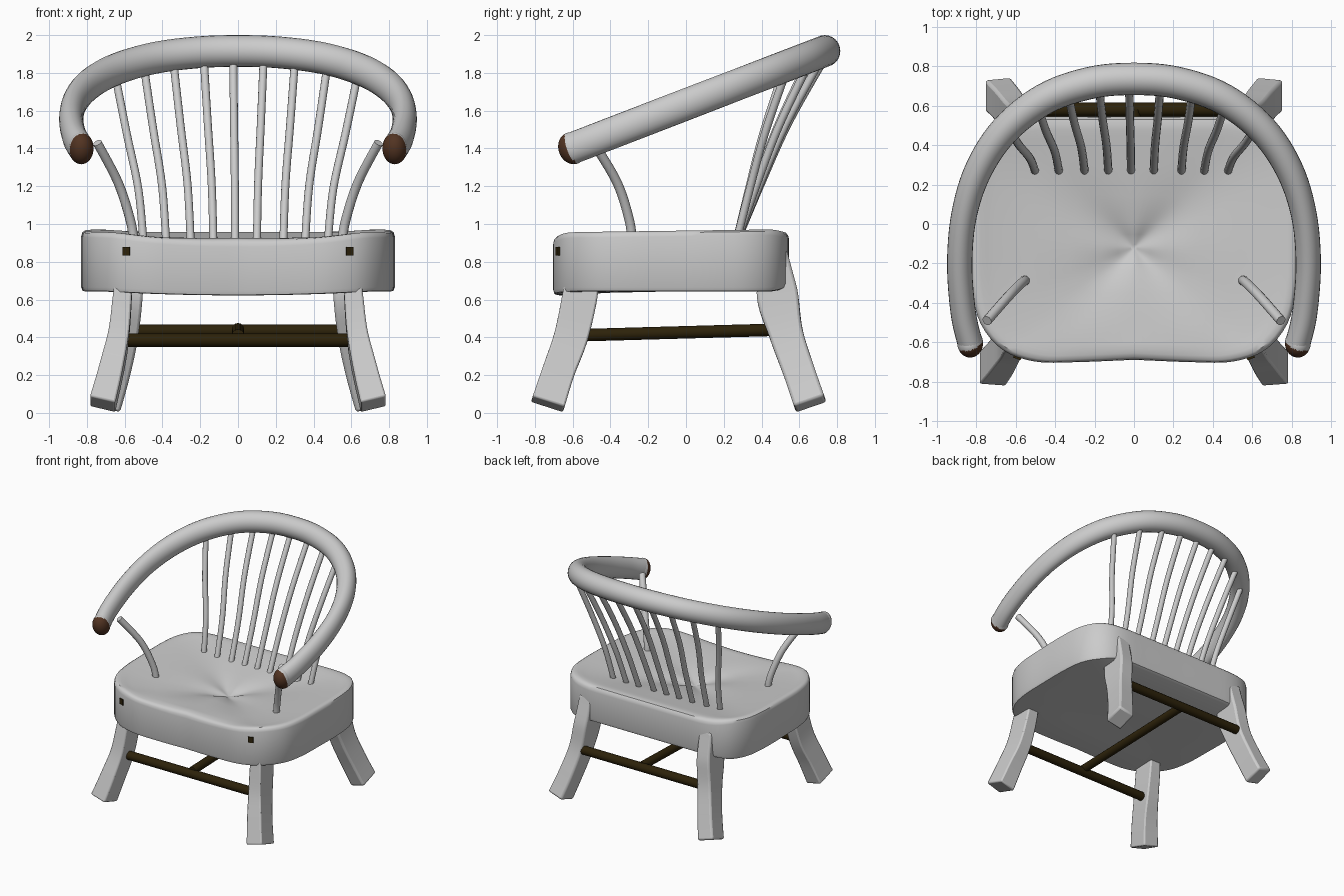
import bpy, bmesh
from math import cos, sin, pi, sqrt, atan2, radians
from mathutils import Vector

cube = bpy.data.objects.get("Cube")
if cube:
    bpy.data.objects.remove(cube, do_unlink=True)


def material(name, rgb):
    m = bpy.data.materials.new(name)
    m.use_nodes = True
    m.diffuse_color = (*rgb, 1)
    bsdf = next(n for n in m.node_tree.nodes if n.type == 'BSDF_PRINCIPLED')
    bsdf.inputs["Base Color"].default_value = (*rgb, 1)
    return m


GREY = material("pale_grey", (0.6, 0.6, 0.6))
BROWN = material("cap_brown", (0.085, 0.034, 0.016))
DARK = material("dark_wood", (0.026, 0.016, 0.003))


def finish(name, bm, *mats, bevel=0):
    bmesh.ops.recalc_face_normals(bm, faces=bm.faces)
    me = bpy.data.meshes.new(name)
    bm.to_mesh(me)
    bm.free()
    for mat in mats:
        me.materials.append(mat)
    ob = bpy.data.objects.new(name, me)
    bpy.context.collection.objects.link(ob)
    bpy.ops.object.select_all(action='DESELECT')
    ob.select_set(True)
    bpy.context.view_layer.objects.active = ob
    bpy.ops.object.shade_smooth_by_angle(angle=radians(40))
    if bevel:
        mod = ob.modifiers.new("Bevel", 'BEVEL')
        mod.width, mod.segments = bevel, 2
        mod.limit_method, mod.angle_limit = 'ANGLE', radians(40)
    return ob


def clamp(t):
    return min(1, max(0, t))


def spline(pts, steps):
    """Smooth curve through points of any dimension."""
    p = [Vector(q) for q in [pts[0], *pts, pts[-1]]]
    out = []
    for a, b, c, d in zip(p, p[1:], p[2:], p[3:]):
        for i in range(steps):
            t = i / steps
            out.append(b + (c - a) * (t / 2) + (2 * a - 5 * b + 4 * c - d) * (t * t / 2)
                       + (3 * b - a - 3 * c + d) * (t ** 3 / 2))
    return out + [p[-1]]


def bridge(bm, rings):
    n = len(rings[0])
    for r, s in zip(rings, rings[1:]):
        for i in range(n):
            bm.faces.new((r[i], r[(i + 1) % n], s[(i + 1) % n], s[i]))


def sweep(name, pts, mat, sides=12, ref=(1, 0, 0), steps=6, bevel=0):
    """Sweep a round or square section; points are x, y, z, half width, half depth."""
    path = spline(pts, steps)
    pos = [Vector(q[:3]) for q in path]
    square = sides == 4
    k, turn = (sqrt(2), pi / 4) if square else (1, 0)
    bm = bmesh.new()
    rings = []
    for i, q in enumerate(path):
        t = (pos[min(i + 1, len(pos) - 1)] - pos[max(i - 1, 0)]).normalized()
        v = t.cross(Vector(ref)).normalized()
        u = v.cross(t)
        angles = [turn + 2 * pi * j / sides for j in range(sides)]
        rings.append([bm.verts.new(pos[i] + u * (k * q[3] * cos(a)) + v * (k * q[4] * sin(a)))
                      for a in angles])
    bridge(bm, rings)
    bm.faces.new(rings[0])
    bm.faces.new(rings[-1])
    return finish(name, bm, mat, bevel=bevel)


def mirror_x(pts):
    return [(-p[0], *p[1:]) for p in pts]


def round_bar(name, pts, r, mat, **kw):
    return sweep(name, [(*p, r, r) for p in pts], mat, **kw)


# Seat: outline rings running from the underside, round the rim, into the dish
half = [(0, -.688), (.3, -.7), (.5, -.697), (.665, -.638), (.777, -.505), (.82, -.33),
        (.828, -.1), (.828, .15), (.803, .34), (.718, .473), (.57, .537), (.3, .545), (0, .545)]
side = spline(half, 4)
outline = side + [Vector((-p.x, p.y)) for p in side[-2:0:-1]]
CENTRE = Vector((0, -.12))
profile = [(.02, .642), (.5, .642), (.96, .642), (.99, .645), (1, .665), (1, .935), (.993, .955),
           (.975, .965), (.94, .962), (.9, .955), (.85, .947), (.65, .928), (.4, .906), (.2, .88),
           (.1, .86), (.02, .842)]
bm = bmesh.new()
rings = []
for row, (s, z) in enumerate(profile):
    ring = []
    for p in outline:
        q = CENTRE + (p - CENTRE) * s
        across = max(0, 1 - (q.x / .7) ** 2)
        back = clamp((q.y - .43) / .115) ** 2
        if row < 5:
            dz = -.02 * across * clamp((-.3 - q.y) / .35) + .03 * back
        else:
            # rolled front lip, raised sides and rounded back edge
            dz = -across * (.015 * clamp((-.3 - q.y) / .3) + .032 * clamp((-.62 - q.y) / .07))
            dz += .014 * q.y * s - .025 * back
            if .05 < s < .5:  # tufted folds
                d = p - CENTRE
                dz += .008 * cos(4 * atan2(d.y, d.x)) * (1 - s)
        ring.append(bm.verts.new((q.x, q.y, z + dz)))
    rings.append(ring)
bridge(bm, rings)
bm.faces.new(rings[0])
bm.faces.new(rings[-1])
finish("seat", bm, GREY)

# Bent arm and back rail
rail_half = [(.83, -.605), (.865, -.45), (.883, -.2), (.86, .05), (.785, .28), (.65, .48),
             (.45, .635), (.22, .715)]


def rail_z(y):
    return 1.4 + (y + .605) * .385


rail_xy = rail_half + [(0, .735)] + mirror_x(rail_half)[::-1]
sweep("arm_rail", [(x, y, rail_z(y), .084, .064 + .018 * max(0, y) / .735)
                   for x, y in rail_xy], GREY, sides=24, ref=(0, 0, 1))

# Back spindles, fanning and bowing upward into the rail
rail_curve = spline(rail_xy, 10)
feet = [-.5, -.38, -.25, -.13, -.015, .1, .24, .355, .475]
tops = [-.645, -.495, -.34, -.18, -.025, .135, .3, .47, .63]
for n, (x0, x1) in enumerate(zip(feet, tops)):
    y0, z0 = .265, .9
    y1 = min((p for p in rail_curve if p.y > .1), key=lambda p: abs(p.x - x1)).y
    z1 = rail_z(y1) - .055
    y1 += .05 * abs(x1) - .012
    round_bar(f"back_spindle_{n + 1}",
              [(x0 + (x1 - x0) * fx, y0 + (y1 - y0) * fy, z0 + (z1 - z0) * fz)
               for fx, fy, fz in [(0, 0, 0), (.19, .29, .33), (.6, .6, .66), (1, 1, 1)]],
              .021, GREY)

# Paired parts
leg_front = [(.605, -.55, .71, .045, .09), (.613, -.565, .6, .05, .093),
             (.633, -.61, .40, .055, .09), (.672, -.675, .22, .063, .086),
             (.717, -.732, .045, .069, .089)]
leg_back = [(.55, .485, .86, .055, .05), (.562, .482, .64, .058, .108),
            (.59, .53, .42, .06, .09), (.637, .598, .22, .064, .084),
            (.69, .658, .045, .068, .085)]
arm_post = [(.55, -.285, .9), (.57, -.3, 1.02), (.635, -.365, 1.22), (.745, -.49, 1.43)]
for label, flip in (("left", False), ("right", True)):
    def sided(pts):
        return mirror_x(pts) if flip else pts
    sx = -1 if flip else 1
    sweep("front_leg_" + label, sided(leg_front), GREY, sides=4, bevel=.015)
    sweep("back_leg_" + label, sided(leg_back), GREY, sides=4, bevel=.015)
    round_bar("arm_post_" + label, sided(arm_post), .025, GREY)

    # Rounded rail end, brown on the front and inner side
    bm = bmesh.new()
    bmesh.ops.create_uvsphere(bm, u_segments=32, v_segments=20, radius=1)
    tip = Vector((-sx * .25, -.95, -.05))
    for f in bm.faces:
        f.material_index = int(f.calc_center_median().dot(tip) > .06)
    cap = finish("rail_cap_" + label, bm, GREY, BROWN)
    cap.scale = (.0655, .072, .086)
    cap.rotation_euler = (radians(20), 0, 0)
    cap.location = (sx * .83, -.603, rail_z(-.603))

    # Peg set into the seat front
    bm = bmesh.new()
    bmesh.ops.create_cube(bm, size=1)
    peg = finish("seat_peg_" + label, bm, DARK)
    peg.scale = (.04, .05, .045)
    peg.rotation_euler = (0, 0, sx * radians(20))
    peg.location = (sx * .585, -.66, .855)

# Stretchers joining the legs
round_bar("front_stretcher", [(-.59, -.6, .385), (.59, -.6, .385)], .035, DARK, ref=(0, 0, 1))
round_bar("back_stretcher", [(-.555, .58, .433), (.555, .58, .433)], .035, DARK, ref=(0, 0, 1))
round_bar("middle_stretcher", [(0, -.6, .41), (0, .58, .443)], .033, DARK)
